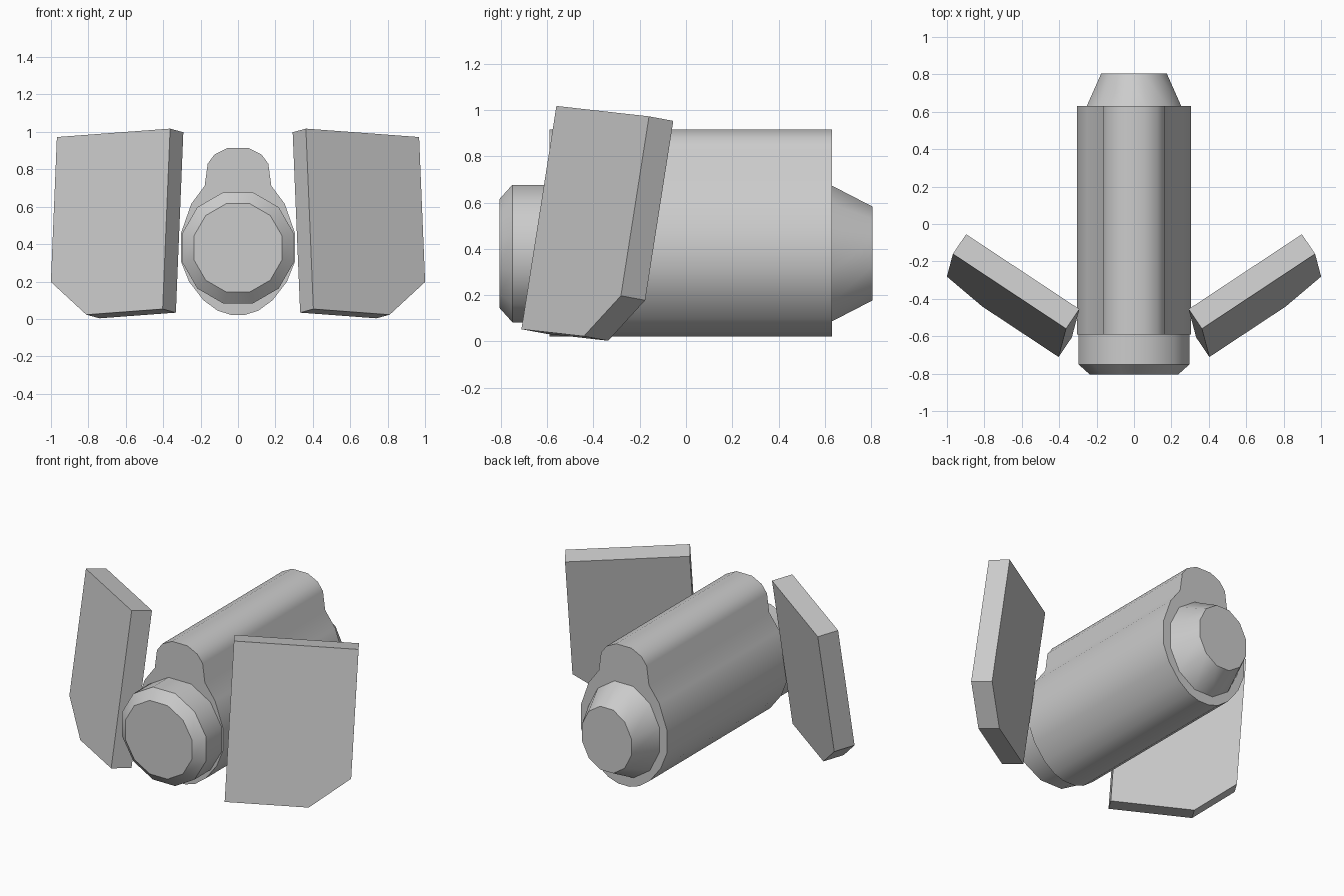
import bpy, bmesh, math
from mathutils import Vector

if "Cube" in bpy.data.objects:
    bpy.data.objects.remove(bpy.data.objects["Cube"])


def finish(name, bm, smooth=False):
    bmesh.ops.recalc_face_normals(bm, faces=bm.faces)
    mesh = bpy.data.meshes.new(name)
    bm.to_mesh(mesh)
    bm.free()
    obj = bpy.data.objects.new(name, mesh)
    bpy.context.collection.objects.link(obj)
    if smooth:
        bpy.ops.object.select_all(action='DESELECT')
        obj.select_set(True)
        bpy.context.view_layer.objects.active = obj
        bpy.ops.object.shade_smooth_by_angle(angle=math.radians(40))
    return obj


def loft(name, rings, smooth=False):
    """Skin matching rings of points and cap both ends."""
    bm = bmesh.new()
    loops = [[bm.verts.new(p) for p in ring] for ring in rings]
    for a, b in zip(loops, loops[1:]):
        for i in range(len(a)):
            j = (i + 1) % len(a)
            bm.faces.new((a[i], a[j], b[j], b[i]))
    bm.faces.new(loops[0])
    bm.faces.new(loops[-1])
    return finish(name, bm, smooth)


def ring(y, rx, rz, z=0.38, n=12):
    """Polygon ring with flat sides at the given half extents."""
    k = 1 / math.cos(math.pi / n)
    angles = [2 * math.pi * (i + 0.5) / n for i in range(n)]
    return [(rx * k * math.cos(a), y, z + rz * k * math.sin(a)) for a in angles]


# Main body: keyhole-like section run from front to back
half = [(0.055, 0.915), (0.125, 0.88), (0.162, 0.83), (0.178, 0.712),
        (0.25, 0.615), (0.306, 0.455), (0.306, 0.31), (0.262, 0.2),
        (0.185, 0.1), (0.11, 0.045), (0.04, 0.022)]
section = half + [(-x, z) for x, z in reversed(half)]
loft("body", [[(x, y, z) for x, z in section] for y in (-0.59, 0.63)], True)

# Bevelled round cap on the front
loft("front_cap", [ring(-0.805, 0.236, 0.236), ring(-0.75, 0.297, 0.297),
                   ring(-0.585, 0.297, 0.297)], True)

# Tapered oval nozzle on the back
loft("rear_nozzle", [ring(0.625, 0.255, 0.296), ring(0.805, 0.175, 0.203)], True)

# Slanted side panels with a cut lower outer corner
origin = Vector((0.403, -0.711, 0.053))
u = Vector((0.605, 0.40, -0.045)).normalized()
v = Vector((-0.04, 0.151, 0.964)).normalized()
w = v.cross(u).normalized() * 0.128
outline = [(0, 0), (0.49, 0), (0.727, 0.192), (0.727, 0.977), (0, 0.977)]
front = [origin + u * a + v * b for a, b in outline]
panels = loft("side_panels", [front, [p + w for p in front]])
panels.modifiers.new("mirror", 'MIRROR')
